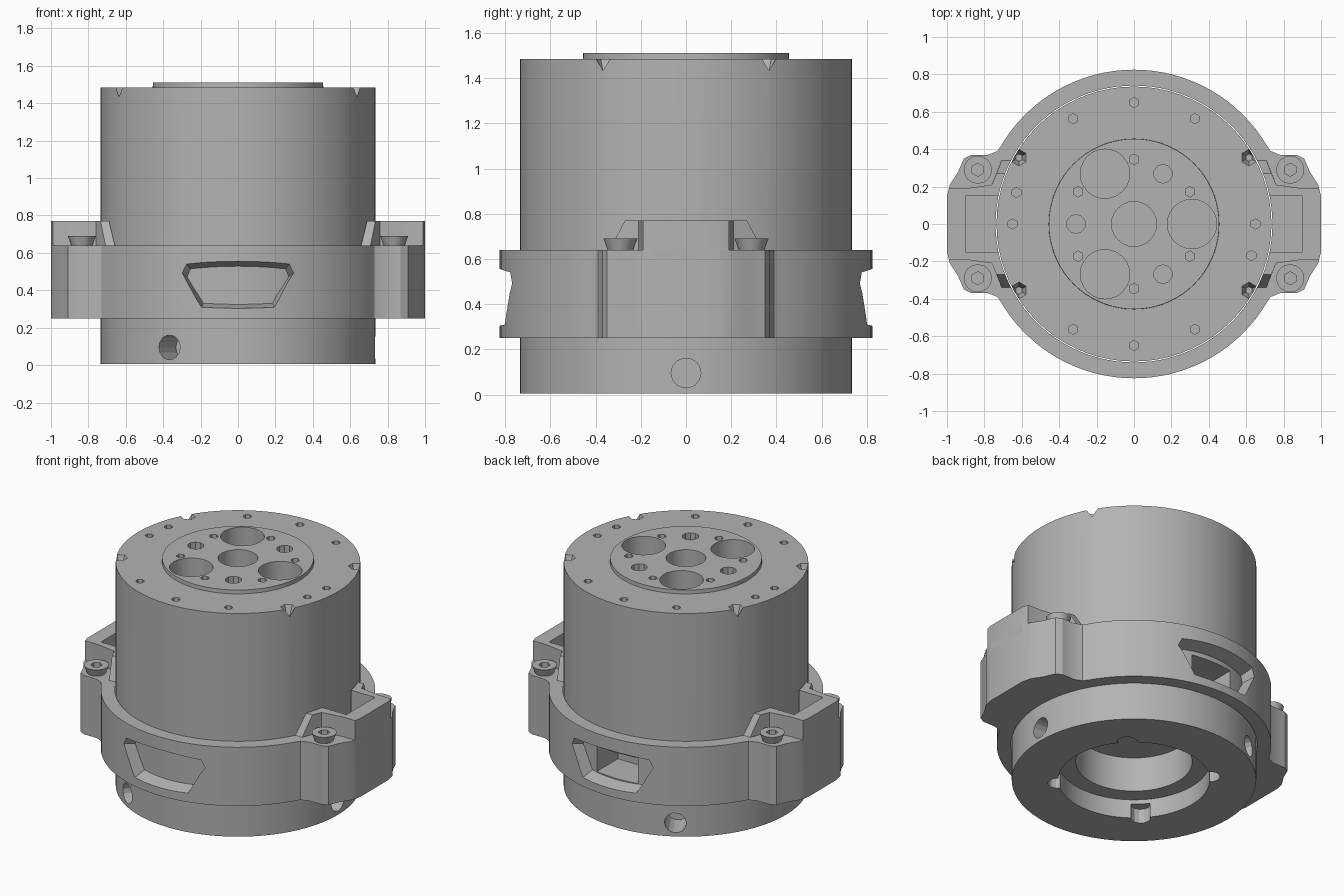
import bpy, bmesh
from math import cos, sin, pi, radians
from mathutils import Matrix, Vector

cube = bpy.data.objects.get("Cube")
if cube:
    bpy.data.objects.remove(cube)

grey = bpy.data.materials.new("machined grey")
grey.use_nodes = True
colour = (0.45, 0.45, 0.45, 1)
grey.diffuse_color = colour
grey.node_tree.nodes["Principled BSDF"].inputs["Base Color"].default_value = colour


def make(name, bm):
    bmesh.ops.recalc_face_normals(bm, faces=bm.faces)
    mesh = bpy.data.meshes.new(name)
    bm.to_mesh(mesh)
    bm.free()
    mesh.materials.append(grey)
    ob = bpy.data.objects.new(name, mesh)
    bpy.context.collection.objects.link(ob)
    return ob


def cylinder(name, r, z0, z1, x=0, y=0, sides=72, top=None, turn=None):
    bm = bmesh.new()
    bmesh.ops.create_cone(bm, cap_ends=True, segments=sides, radius1=r,
                          radius2=r if top is None else top, depth=z1 - z0,
                          matrix=Matrix.Translation((x, y, (z0 + z1) / 2)))
    if turn:
        bm.transform(turn)
    return make(name, bm)


def loft(name, lower, upper):
    """Solid between two matching closed outlines."""
    bm = bmesh.new()
    a = [bm.verts.new(p) for p in lower]
    b = [bm.verts.new(p) for p in upper]
    bm.faces.new(a)
    bm.faces.new(b)
    for i in range(len(a)):
        j = (i + 1) % len(a)
        bm.faces.new((a[i], a[j], b[j], b[i]))
    return make(name, bm)


def box(name, x0, x1, y0, y1, z0, z1):
    flat = [(x0, y0), (x1, y0), (x1, y1), (x0, y1)]
    return loft(name, [(x, y, z0) for x, y in flat], [(x, y, z1) for x, y in flat])


def combine(target, tools, operation="DIFFERENCE"):
    bpy.context.view_layer.objects.active = target
    for tool in tools:
        mod = target.modifiers.new("shape", "BOOLEAN")
        mod.operation, mod.solver, mod.object = operation, "EXACT", tool
        bpy.ops.object.modifier_apply(modifier=mod.name)
        bpy.data.objects.remove(tool)


def polar(radius, degrees):
    return radius * cos(radians(degrees)), radius * sin(radians(degrees))


# Main housing with raised output disc
housing = cylinder("housing", 0.735, 0.005, 1.485)
combine(housing, [cylinder("disc", 0.46, 1.4, 1.51, top=0.455)], "UNION")

# Holes in the output disc
holes = [cylinder("hole", 0.12, 1.33, 1.6, sides=24)]
for k in range(3):
    holes.append(cylinder("hole", 0.132, 1.33, 1.6, *polar(0.31, 120 * k), sides=24))
    holes.append(cylinder("hole", 0.05, 1.42, 1.6, *polar(0.31, 120 * k + 60), sides=10))
for k in range(6):
    holes.append(cylinder("hole", 0.028, 1.44, 1.6, *polar(0.345, 60 * k + 30), sides=6))

# Screw holes around the outer face
for a in (0, 60, 90, 120, 165, 180, 240, 270, 300, 345):
    holes.append(cylinder("hole", 0.027, 1.43, 1.6, *polar(0.65, a), sides=6))

# Edge notches on the top rim
for a in (30, 150, 210, 330):
    holes.append(cylinder("notch", 0.02, 1.42, 1.5, *polar(0.71, a), sides=6, top=0.05))

# Stepped cavity underneath with side notches
holes.append(cylinder("cavity", 0.455, -0.1, 0.13))
holes.append(cylinder("cavity", 0.35, 0.1, 0.36))
for k in range(4):
    holes.append(cylinder("notch", 0.06, -0.1, 0.1, *polar(0.46, 45 + 90 * k), sides=12))

# Radial holes in the base
for k in range(3):
    turn = (Matrix.Rotation(radians(120 * k), 4, "Z") @ Matrix.Translation((0, 0, 0.095))
            @ Matrix.Rotation(pi / 2, 4, "Y"))
    holes.append(cylinder("radial", 0.066, 0.55, 0.9, sides=14, turn=turn))
holes.append(box("recess", -0.15, 0.15, 0.5, 0.9, 0.33, 0.5))
combine(housing, holes)

# Collar with two ears
collar = cylinder("collar", 0.825, 0.25, 0.64, sides=96)
ear = [(0.5, 0.45), (0.69, 0.45), (0.73, 0.39), (0.78, 0.37), (0.87, 0.37), (0.91, 0.35),
       (0.94, 0.28), (0.985, 0.21), (1.0, 0.15)]
lip_low = [(0.6, 0.36), (0.7, 0.36), (0.76, 0.21), (0.9, 0.19), (0.99, 0.19), (1.0, 0.15)]
lip_top = [(0.62, 0.27), (0.735, 0.27), (0.76, 0.21), (0.9, 0.19), (0.99, 0.19), (1.0, 0.15)]


def outline(half, side, z):
    full = half + [(x, -y) for x, y in reversed(half)]
    return [(side * x, y, z) for x, y in full]


for side in (-1, 1):
    combine(collar, [
        loft("ear", outline(ear, side, 0.25), outline(ear, side, 0.64)),
        loft("lip", outline(lip_low, side, 0.6), outline(lip_top, side, 0.77)),
    ], "UNION")

# Bore and ear pockets
cuts = [cylinder("bore", 0.74, 0.1, 0.9, sides=96)]
for side in (-1, 1):
    xs = sorted((side * 0.6, side * 0.9))
    cuts.append(box("pocket", *xs, -0.15, 0.15, 0.32, 0.9))

# Flared windows at front and back
window_in = [(-0.18, 0.34), (0.18, 0.34), (0.27, 0.47), (0.25, 0.51), (-0.25, 0.51), (-0.27, 0.47)]
window_out = [(-0.2, 0.3), (0.2, 0.3), (0.32, 0.51), (0.29, 0.56), (-0.29, 0.56), (-0.32, 0.51)]
for side in (-1, 1):
    cuts.append(loft("window", [(x, side * 0.68, z) for x, z in window_in],
                     [(x, side * 0.84, z) for x, z in window_out]))
combine(collar, cuts)

# Clamp screws with hex sockets
screws = []
for sx in (-1, 1):
    for sy in (-1, 1):
        x, y = sx * 0.835, sy * 0.29
        name = ("left" if sx > 0 else "right") + ("_back" if sy > 0 else "_front") + "_screw"
        screw = cylinder(name, 0.05, 0.62, 0.69, x, y, sides=16, top=0.075)
        combine(screw, [cylinder("socket", 0.035, 0.66, 0.75, x, y, sides=6)])
        screws.append(screw)

# Smooth curved walls, keep machined edges sharp
bpy.ops.object.select_all(action="DESELECT")
for ob in [housing, collar] + screws:
    ob.select_set(True)
bpy.context.view_layer.objects.active = housing
bpy.ops.object.shade_smooth_by_angle(angle=radians(25))
